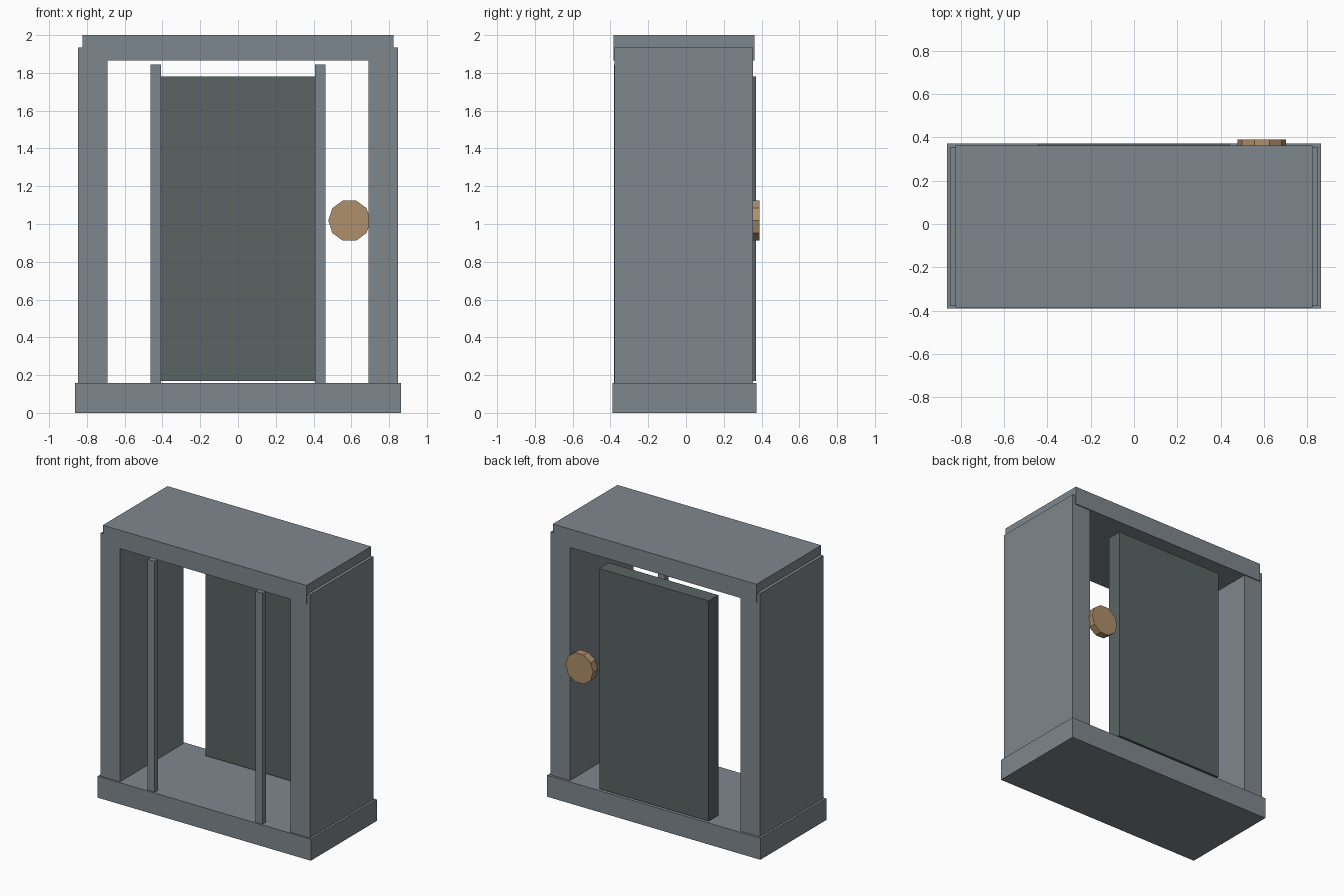
import bpy, math

if "Cube" in bpy.data.objects:
    bpy.data.objects.remove(bpy.data.objects["Cube"])


def material(name, color):
    m = bpy.data.materials.new(name)
    m.diffuse_color = (*color, 1)
    m.use_nodes = True
    m.node_tree.nodes["Principled BSDF"].inputs["Base Color"].default_value = m.diffuse_color
    return m


frame_grey = material("frame grey", (0.212, 0.242, 0.270))
door_grey = material("dark door grey", (0.102, 0.127, 0.127))
knob_tan = material("knob tan", (0.429, 0.279, 0.147))


def box(name, x, y, z, mat):
    """Box given by its (min, max) range on each axis."""
    bpy.ops.mesh.primitive_cube_add(size=1, location=[sum(r) / 2 for r in (x, y, z)])
    ob = bpy.context.object
    ob.name = name
    ob.scale = [r[1] - r[0] for r in (x, y, z)]
    bpy.ops.object.transform_apply(location=False, rotation=False, scale=True)
    ob.data.materials.append(mat)
    return ob


# Base slab and top slab
box("base", (-0.862, 0.862), (-0.39, 0.372), (0, 0.157), frame_grey)
box("top", (-0.824, 0.824), (-0.385, 0.362), (1.865, 2.0), frame_grey)

# Side panels and thin front strips, mirrored left and right
for side, s in (("left", -1), ("right", 1)):
    box(side + "_side_panel", sorted((s * 0.69, s * 0.846)), (-0.378, 0.355),
        (0.15, 1.934), frame_grey)
    box(side + "_front_strip", sorted((s * 0.408, s * 0.464)), (-0.38, -0.342),
        (0.15, 1.845), frame_grey)

# Door at the back
box("door", (-0.443, 0.441), (0.26, 0.371), (0.17, 1.78), door_grey)

# Ten-sided knob beside the door
bpy.ops.mesh.primitive_cylinder_add(vertices=10, radius=0.112, depth=0.055,
                                    location=(0.59, 0.3625, 1.018))
knob = bpy.context.object
knob.name = "knob"
# turn the axis to y, with a corner pointing sideways
knob.rotation_euler = (math.radians(90), math.radians(90), 0)
knob.data.materials.append(knob_tan)
